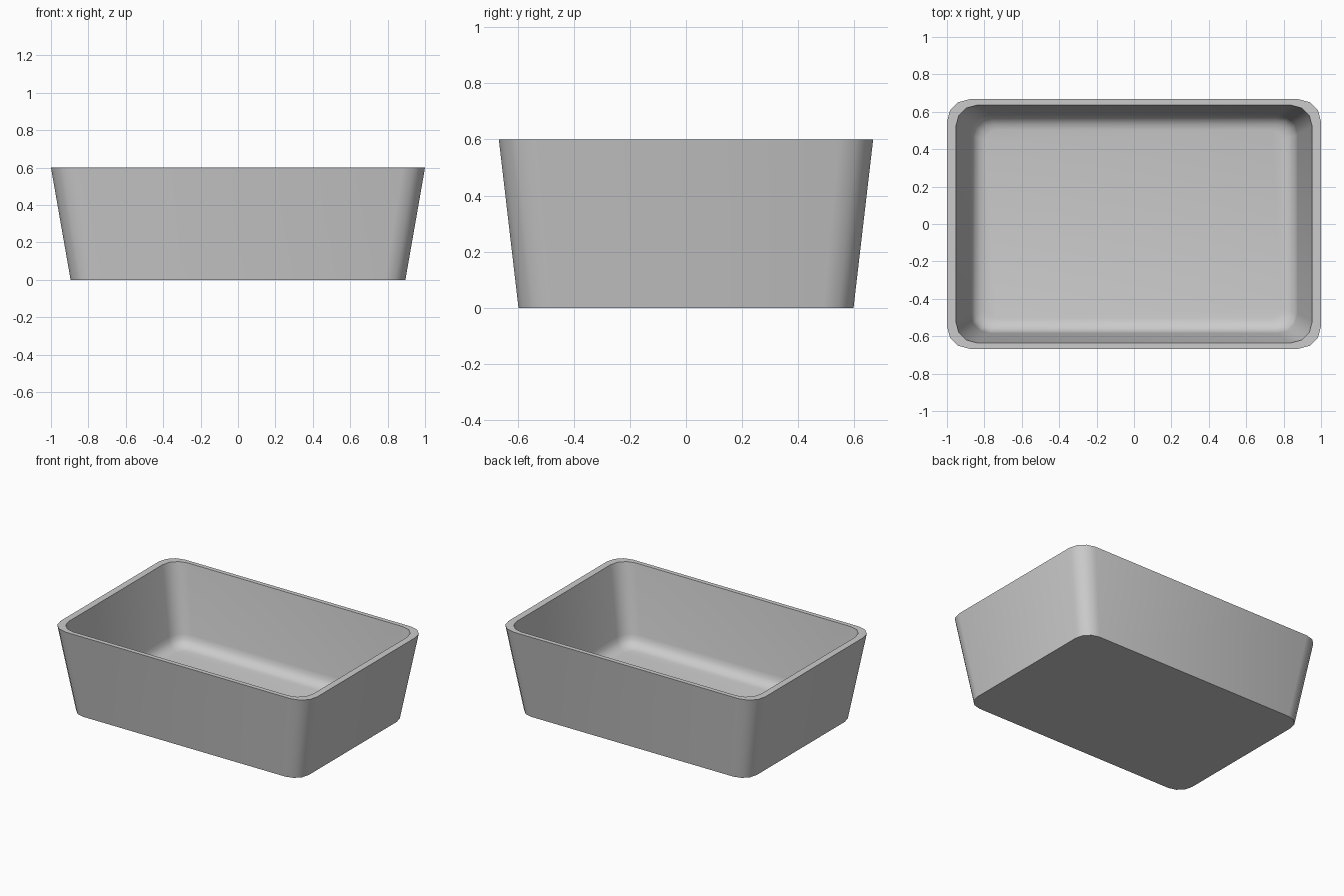
import bpy, bmesh
from math import sin, cos, pi, radians

if "Cube" in bpy.data.objects:
    bpy.data.objects.remove(bpy.data.objects["Cube"])

SEG = 3      # facets per rounded corner
FIL = 4      # steps in the fillet between walls and floor


def ring(bm, hx, hy, r, z):
    """Rounded rectangle of vertices, counter-clockwise."""
    verts = []
    for k, (sx, sy) in enumerate([(1, 1), (-1, 1), (-1, -1), (1, -1)]):
        for i in range(SEG + 1):
            a = (k + i / SEG) * pi / 2
            verts.append(bm.verts.new((sx * (hx - r) + r * cos(a),
                                       sy * (hy - r) + r * sin(a), z)))
    return verts


def scaled(bm, s, z):
    return ring(bm, s, 0.667 * s, 0.12 * s, z)


bm = bmesh.new()

# Outer wall and rim
rings = [scaled(bm, 0.895, 0), scaled(bm, 1, 0.6), scaled(bm, 0.953, 0.6)]

# Inner wall running into a fillet around the floor
floor_z, rad, s = 0.05, 0.08, 0.874
for i in range(FIL + 1):
    a = i / FIL * pi / 2
    d = rad * (1 - cos(a))
    z = floor_z + rad * (1 - sin(a))
    rings.append(ring(bm, s - d, 0.667 * s - d, 0.105 - 0.6 * d, z))

n = len(rings[0])
for lo, hi in zip(rings, rings[1:]):
    for i in range(n):
        j = (i + 1) % n
        bm.faces.new((lo[i], lo[j], hi[j], hi[i]))

# Underside and inner floor
bm.faces.new(rings[0][::-1])
bm.faces.new(rings[-1])

mesh = bpy.data.meshes.new("tray")
bm.to_mesh(mesh)
bm.free()
tray = bpy.data.objects.new("tray", mesh)
bpy.context.collection.objects.link(tray)
bpy.context.view_layer.objects.active = tray
tray.select_set(True)
bpy.ops.object.shade_smooth_by_angle(angle=radians(40))
